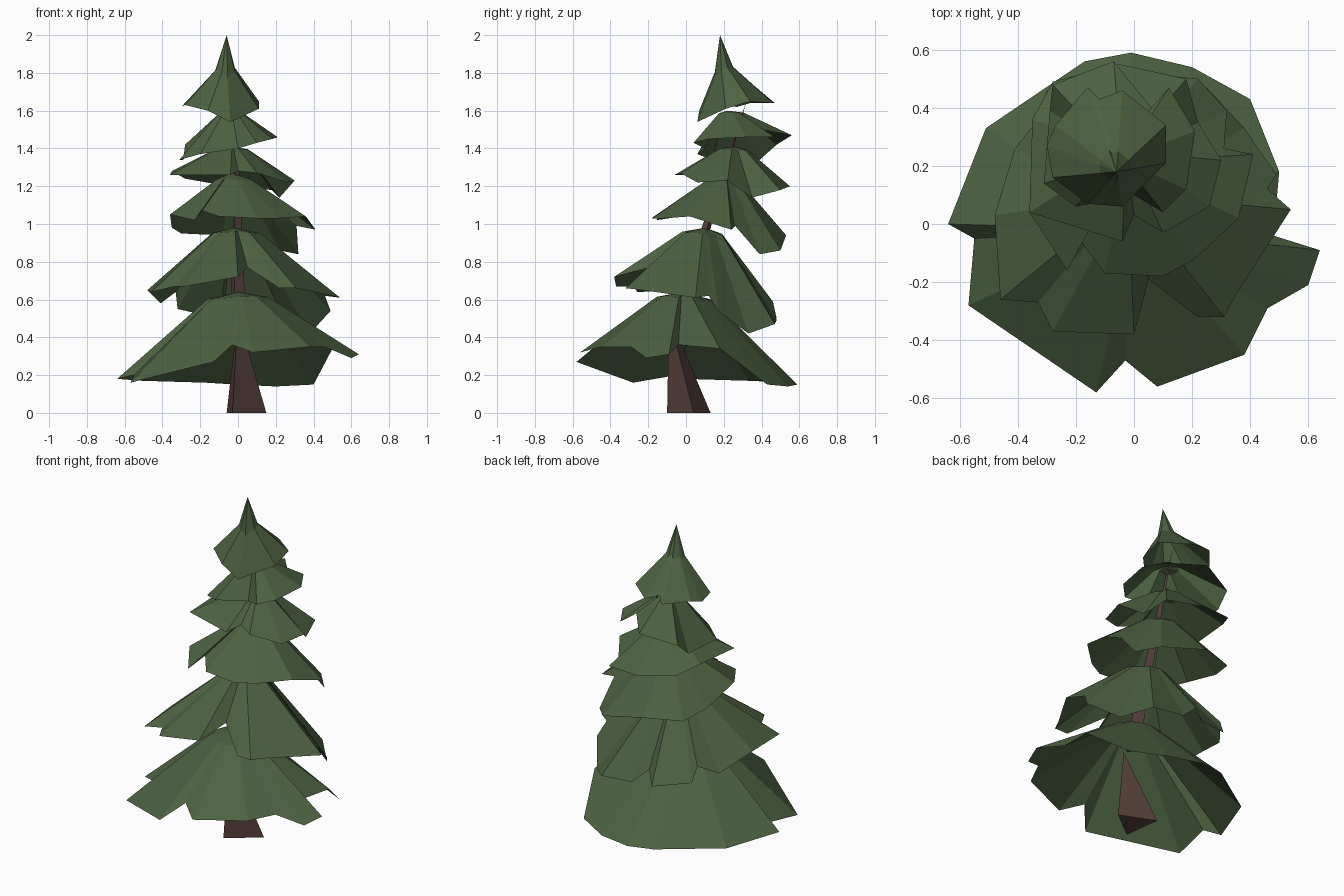
import bpy
from mathutils import Vector

if "Cube" in bpy.data.objects:
    bpy.data.objects.remove(bpy.data.objects["Cube"], do_unlink=True)


def make_material(name, colour):
    material = bpy.data.materials.new(name)
    material.use_nodes = True
    material.diffuse_color = colour
    shader = next(n for n in material.node_tree.nodes if n.type == "BSDF_PRINCIPLED")
    shader.inputs["Base Color"].default_value = colour
    shader.inputs["Roughness"].default_value = 1.0
    return material


needle_green = make_material("needle green", (0.074, 0.123, 0.054, 1))
bark_brown = make_material("bark brown", (0.1, 0.054, 0.046, 1))


def add_object(name, vertices, faces, material):
    mesh = bpy.data.meshes.new(name)
    mesh.from_pydata(vertices, [], faces)
    mesh.materials.append(material)
    mesh.update()
    part = bpy.data.objects.new(name, mesh)
    bpy.context.collection.objects.link(part)
    return part


def centimetres(point):
    return Vector(point) / 100


def add_spike(name, base, tip):
    """Three-sided spike from a base triangle to a tip."""
    add_object(name, [centimetres(point) for point in base + [tip]],
               [(2, 1, 0), (0, 1, 3), (1, 2, 3), (2, 0, 3)], bark_brown)


def add_tier(name, peak, rim, shoulder=0.25, drop=0.08):
    """Open skirt: a ragged rim, a shoulder ring and a peak.

    The shoulder lies at a share of the way out and of the way down.
    """
    peak = centimetres(peak)
    rim = [centimetres(point) for point in rim]
    count = len(rim)
    ring = []
    for point in rim:
        offset = point - peak
        ring.append(peak + Vector((offset.x * shoulder, offset.y * shoulder, offset.z * drop)))
    faces = []
    for i in range(count):
        j = (i + 1) % count
        faces.append((i, j, count + j, count + i))
        faces.append((count + i, count + j, 2 * count))
    add_object(name, rim + ring + [peak], faces, needle_green)


# Stout foot of the trunk, then a thin stem leaning back inside the branches
add_spike("trunk_foot", [(-3, -10, 0), (15, 4, 0), (-6, 13, 0)], (0, -9, 52))
add_spike("trunk_stem", [(-2, -8, 52), (4, -3, 52), (-4, 0, 52)], (-1, 32, 165))

# Skirts of branches, lowest first, each rim running anticlockwise
add_tier("lowest_branches", (0, -2, 64), [
    (64, -9, 31), (48, -4, 36), (50, 18, 34), (40, 43, 15), (20, 54, 14),
    (-1, 59, 15), (-17, 56, 16), (-51, 33, 17), (-64, 0, 18), (-55, -5, 20),
    (-57, -28, 16), (-13, -58, 27), (-3, -47, 36), (8, -56, 32),
    (38, -45, 35), (46, -29, 35), (60, -21, 29)])

add_tier("second_branches", (-2, 10, 98), [
    (54, 5, 61), (46, 12, 62), (49, 17, 54), (38, 33, 42), (25, 47, 47),
    (4, 48, 49), (-7, 46, 59), (-10, 48, 50), (-32, 40, 55), (-33, 36, 64),
    (-41, 26, 58), (-48, 3, 65), (-46, -26, 64), (-33, -27, 67),
    (-28, -37, 67), (0, -38, 72), (5, -19, 77), (22, -32, 66),
    (31, -32, 66), (36, -23, 65)])

add_tier("third_branches", (-3, 21, 127), [
    (41, 24, 97), (31, 26, 99), (32, 39, 84), (22, 50, 86), (-8, 53, 94),
    (-30, 46, 95), (-35, 30, 98), (-36, 4, 105), (-23, -16, 102),
    (-19, -5, 107), (-10, -17, 104), (10, -18, 103), (21, -12, 103),
    (36, 2, 104)], drop=0.15)

add_tier("fourth_branches", (-3, 25, 141), [
    (30, 22, 123), (22, 35, 114), (18, 50, 118), (-5, 55, 120),
    (-28, 49, 124), (-35, 36, 128), (-36, 4, 126), (-4, -6, 126),
    (0, 3, 128), (10, -3, 127), (26, 6, 122)])

add_tier("fifth_branches", (-4, 22, 160), [
    (21, 32, 146), (12, 47, 146), (6, 40, 150), (-7, 56, 147),
    (-28, 48, 142), (-29, 39, 134), (-31, 14, 134), (-20, 6, 137),
    (0, 10, 140), (10, 4, 143), (18, 12, 145)])

# Pointed crown with a thin spire
add_tier("crown", (-6, 18, 200), [
    (11, 21, 161), (11, 34, 165), (-4, 46, 164), (-12, 43, 167),
    (-16, 47, 164), (-27, 34, 164), (-30, 27, 162), (-28, 16, 163),
    (-16, 7, 160), (-4, 6, 154)], drop=0.49)
